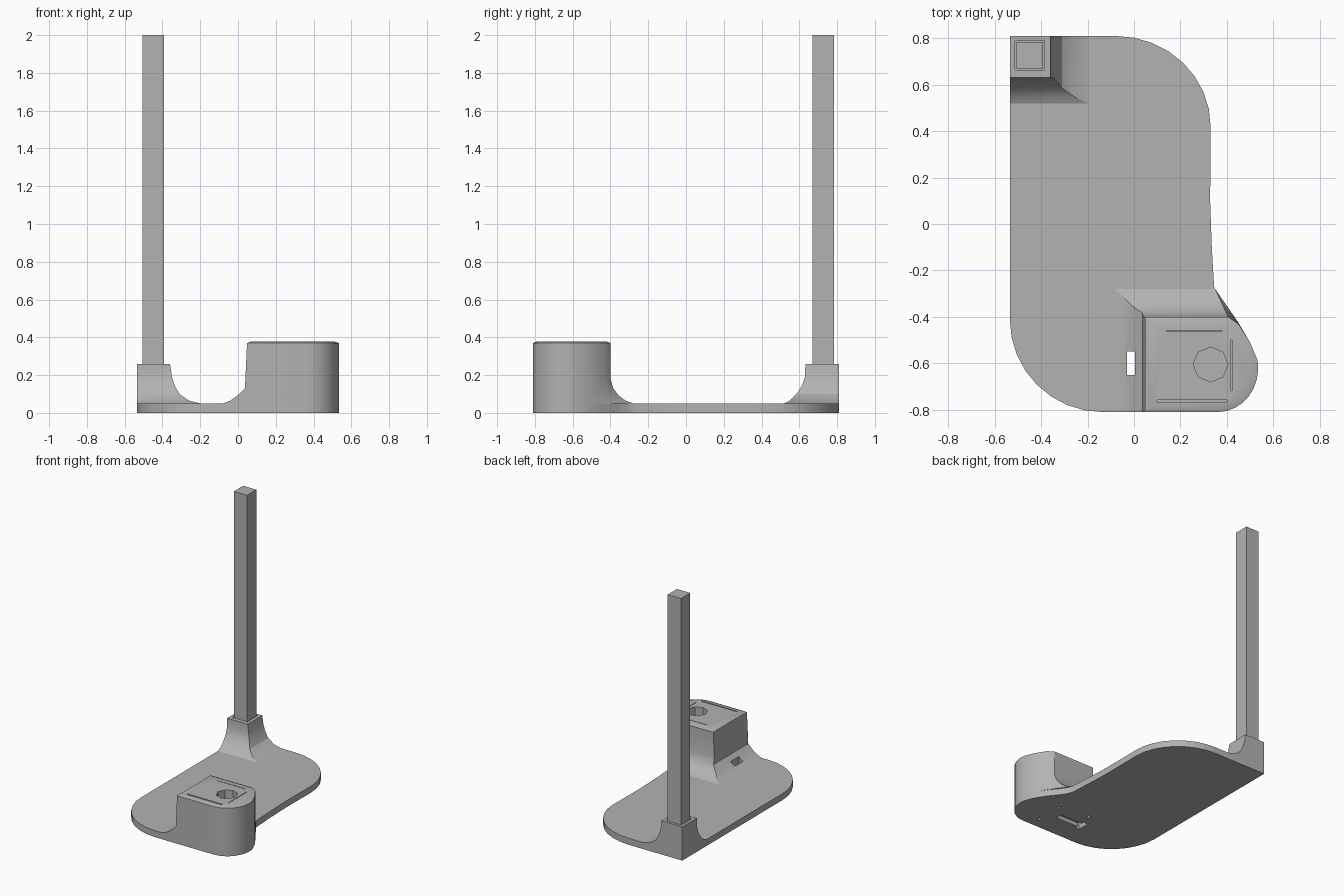
import bpy, bmesh
from math import cos, sin, pi, radians

cube = bpy.data.objects.get("Cube")
if cube:
    bpy.data.objects.remove(cube, do_unlink=True)

grey = bpy.data.materials.new("matte grey")
grey.use_nodes = True
grey.diffuse_color = (0.45, 0.45, 0.45, 1)
grey.node_tree.nodes["Principled BSDF"].inputs["Base Color"].default_value = (0.45, 0.45, 0.45, 1)


def loft(name, rings):
    """Closed solid through stacked rings, each given as (outline, height)."""
    bm = bmesh.new()
    loops = [[bm.verts.new((x, y, z)) for x, y in pts] for pts, z in rings]
    n = len(loops[0])
    for low, high in zip(loops, loops[1:]):
        for i in range(n):
            j = (i + 1) % n
            bm.faces.new((low[i], low[j], high[j], high[i]))
    bm.faces.new(loops[0][::-1])
    bm.faces.new(loops[-1])
    bmesh.ops.recalc_face_normals(bm, faces=bm.faces)
    mesh = bpy.data.meshes.new(name)
    bm.to_mesh(mesh)
    bm.free()
    obj = bpy.data.objects.new(name, mesh)
    bpy.context.collection.objects.link(obj)
    mesh.materials.append(grey)
    return obj


def rect(x0, x1, y0, y1):
    return [(x0, y0), (x1, y0), (x1, y1), (x0, y1)]


def arc(cx, cy, rx, ry, start, end, steps=8):
    angles = [radians(start + (end - start) * i / steps) for i in range(steps + 1)]
    return [(cx + rx * cos(a), cy + ry * sin(a)) for a in angles]


def prism(name, outline, z0, z1):
    return loft(name, [(outline, z0), (outline, z1)])


def cut(obj, cutters):
    for cutter in cutters:
        mod = obj.modifiers.new("cut", "BOOLEAN")
        mod.operation = "DIFFERENCE"
        mod.solver = "EXACT"
        mod.object = cutter
        cutter.hide_render = True
        cutter.hide_set(True)


def smooth(obj):
    bpy.ops.object.select_all(action="DESELECT")
    obj.select_set(True)
    bpy.context.view_layer.objects.active = obj
    bpy.ops.object.shade_smooth_by_angle(angle=radians(25))


# Base plate with rounded corners and a flare around the housing
nose = arc(0.36, -0.62, 0.175, 0.19, -90, 10)
flare = [(0.50, -0.51), (0.45, -0.43), (0.40, -0.37), (0.36, -0.31), (0.345, -0.27)]
base_outline = (nose + flare + [(0.335, -0.1), (0.328, 0.1)]
                + arc(-0.08, 0.42, 0.41, 0.39, 0, 90)
                + [(-0.535, 0.81)]
                + arc(-0.135, -0.41, 0.40, 0.40, 180, 270))
base_plate = prism("base_plate", base_outline, 0, 0.05)


# Housing block, flaring into the plate on its left and back faces
def housing_ring(left, back):
    edge = 0.345 + 0.06 * (-0.27 - back) / 0.13
    ease = (back + 0.4) / 0.13
    return ([(left, -0.81)] + nose + [(0.50, -0.51), (0.45, -0.43 + 0.005 * ease),
            (edge, back), (left, back)])


housing_profile = [(-0.08, -0.28, 0.05), (-0.04, -0.32, 0.065), (-0.005, -0.355, 0.09),
                   (0.037, -0.385, 0.13), (0.039, -0.4, 0.18), (0.048, -0.4, 0.37)]
rings = [(housing_ring(x, y), z) for x, y, z in housing_profile]
rim = rings[-1][0]
rings.append(([(0.28 + (x - 0.28) * 0.9, -0.605 + (y + 0.605) * 0.9) for x, y in rim], 0.378))
housing = loft("housing", rings)

# Post socket, flaring into the plate
socket_profile = [(-0.2, 0.52, 0.05), (-0.26, 0.55, 0.065), (-0.31, 0.585, 0.1),
                  (-0.335, 0.615, 0.145), (-0.35, 0.63, 0.19), (-0.36, 0.632, 0.26)]
post_socket = loft("post_socket", [(rect(-0.535, x, y, 0.81), z) for x, y, z in socket_profile])

# Square post
post = prism("post", rect(-0.505, -0.392, 0.67, 0.783), 0.05, 2)

# Cutters: socket recess, top bore, lid seams, cable opening and channel, screw holes
recess = prism("recess_cutter", rect(-0.512, -0.385, 0.663, 0.79), 0.07, 0.3)
bore = prism("bore_cutter", arc(0.33, -0.605, 0.075, 0.075, 0, 315, 7), 0.12, 0.4)
seams = [prism("seam_cutter", rect(*r), 0.37, 0.4) for r in
         ((0.1, 0.4, -0.768, -0.758), (0.14, 0.38, -0.462, -0.458), (0.418, 0.422, -0.72, -0.5))]
cable_hole = prism("cable_hole_cutter", rect(-0.03, 0.005, -0.65, -0.55), -0.02, 0.13)
channel = prism("channel_cutter", rect(-0.02, 0.2, -0.625, -0.575), -0.02, 0.03)
screws = [prism("screw_cutter", arc(x, y, 0.015, 0.015, 0, 300, 5), -0.02, 0.03)
          for x, y in ((0.28, -0.51), (0.28, -0.72), (0.03, -0.47))]

cut(post_socket, [recess])
cut(housing, [bore, cable_hole] + seams)
cut(base_plate, [cable_hole, channel] + screws)

for part in (base_plate, housing, post_socket):
    smooth(part)
